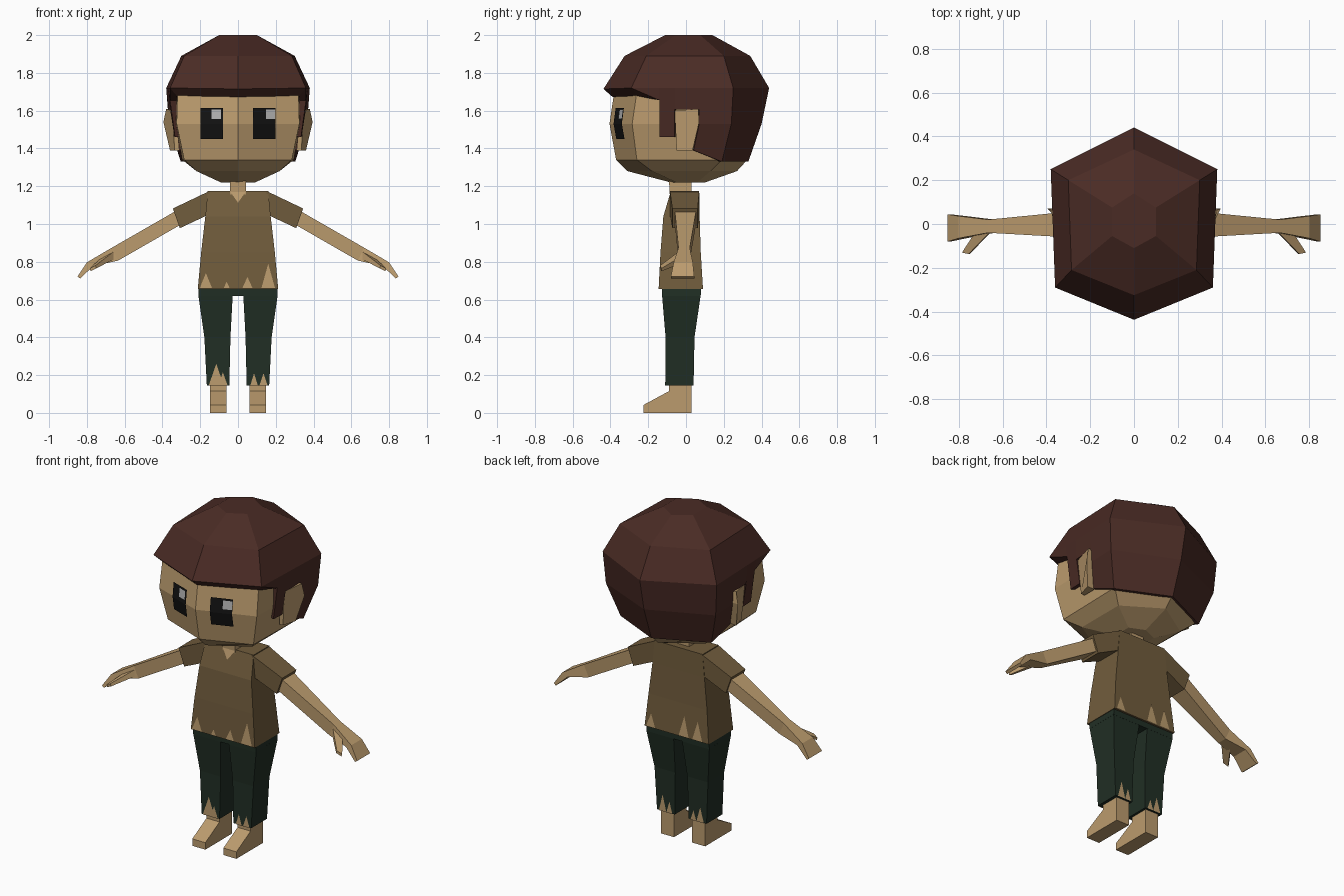
import bpy, bmesh


def material(name, rgb):
    m = bpy.data.materials.new(name)
    m.diffuse_color = (*rgb, 1)
    return m


SKIN = material("skin", (0.50, 0.33, 0.155))
HAIR = material("hair", (0.068, 0.024, 0.018))
SHIRT = material("shirt", (0.165, 0.108, 0.046))
PANTS = material("pants", (0.015, 0.028, 0.018))
BLACK = material("black", (0.006, 0.006, 0.006))
GLINT = material("glint", (0.45, 0.45, 0.45))


def finish(name, bm, mat, mirror=False):
    me = bpy.data.meshes.new(name)
    bm.to_mesh(me)
    bm.free()
    me.materials.append(mat)
    ob = bpy.data.objects.new(name, me)
    bpy.context.collection.objects.link(ob)
    if mirror:
        ob.modifiers.new("mirror", 'MIRROR')
    return ob


def loft(name, rings, mat, mirror=False, caps=(True, True)):
    """Join equal-sized closed rings with quads."""
    bm = bmesh.new()
    vs = [[bm.verts.new(p) for p in r] for r in rings]
    n = len(rings[0])
    for a, b in zip(vs, vs[1:]):
        for i in range(n):
            j = (i + 1) % n
            bm.faces.new((a[i], a[j], b[j], b[i]))
    if caps[0]:
        bm.faces.new(vs[0][::-1])
    if caps[1]:
        bm.faces.new(vs[-1])
    bmesh.ops.recalc_face_normals(bm, faces=bm.faces)
    return finish(name, bm, mat, mirror)


def patches(name, polys, mat):
    bm = bmesh.new()
    for p in polys:
        bm.faces.new([bm.verts.new(q) for q in p])
    return finish(name, bm, mat)


def box(x0, x1, y0, y1, z):
    return [(x0, y0, z), (x1, y0, z), (x1, y1, z), (x0, y1, z)]


def limb(top, bot, y0, y1):
    """Section of an arm from its top and bottom (x, z) points."""
    return [(top[0], y0, top[1]), (top[0], y1, top[1]), (bot[0], y1, bot[1]), (bot[0], y0, bot[1])]


def hexagon(z, front, sf, sb, back):
    return [(0, front, z), (sf[0], sf[1], z), (sb[0], sb[1], z),
            (0, back, z), (-sb[0], sb[1], z), (-sf[0], sf[1], z)]


# Head
loft("head", [
    hexagon(1.22, -0.08, (0.09, -0.05), (0.09, 0.06), 0.10),
    hexagon(1.28, -0.31, (0.22, -0.18), (0.22, 0.13), 0.27),
    hexagon(1.34, -0.37, (0.285, -0.26), (0.295, 0.19), 0.325),
    hexagon(1.53, -0.405, (0.325, -0.285), (0.335, 0.20), 0.35),
    hexagon(1.70, -0.38, (0.32, -0.26), (0.33, 0.20), 0.35)], SKIN)

# Eyes follow the bent face planes
def face_point(x, z, lift):
    slope = 0.13 if z > 1.53 else 0.18
    return (x, -0.405 + 0.37 * abs(x) + slope * abs(z - 1.53) - lift, z)


def eye_quad(x0, x1, z0, z1, lift):
    return [face_point(x, z, lift) for x, z in ((x0, z0), (x1, z0), (x1, z1), (x0, z1))]


for side, x0, g0 in (("left", -0.198, -0.14), ("right", 0.08, 0.148)):
    patches(side + "_eye", [eye_quad(x0, x0 + 0.118, 1.45, 1.53, 0.008),
                            eye_quad(x0, x0 + 0.118, 1.53, 1.615, 0.008)], BLACK)
    patches(side + "_eye_glint", [eye_quad(g0, g0 + 0.05, 1.555, 1.605, 0.012)], GLINT)

# Ears: thin slabs that flare out towards the back
loft("ears", [
    [(0.33, -0.06, 1.60), (0.36, 0.065, 1.61), (0.35, 0.07, 1.54), (0.31, 0.035, 1.39), (0.31, -0.05, 1.39)],
    [(0.35, -0.06, 1.60), (0.38, 0.065, 1.61), (0.395, 0.07, 1.54), (0.36, 0.035, 1.39), (0.335, -0.05, 1.39)]],
    SKIN, mirror=True)

# Hair: half shell with cut-out side panel, mirrored
SIDE = [(1.33, 0.295), (1.39, 0.32), (1.46, 0.338), (1.53, 0.356), (1.60, 0.36), (1.72, 0.37)]


def hair_side(y, z):
    x = SIDE[-1][1]
    for (z0, x0), (z1, x1) in zip(SIDE, SIDE[1:]):
        if z0 <= z <= z1:
            x = x0 + (x1 - x0) * (z - z0) / (z1 - z0)
    return (x + 0.037 * (y + 0.02), y, z)


bm = bmesh.new()


def hair_face(pts):
    bm.faces.new([bm.verts.new(p) for p in pts])


cap = [[(0, -0.11, 2.0), (0.10, -0.055, 2.0), (0.10, 0.075, 2.0), (0, 0.14, 2.0)],
       [(0, -0.325, 1.89), (0.285, -0.21, 1.89), (0.30, 0.20, 1.89), (0, 0.34, 1.89)],
       [(0, -0.437, 1.715), hair_side(-0.29, 1.72), hair_side(0.25, 1.72), (0, 0.44, 1.72)]]
hair_face(cap[0])
for a, b in zip(cap, cap[1:]):
    for i in range(3):
        hair_face([a[i], b[i], b[i + 1], a[i + 1]])
for panel in (
        [(-0.29, 1.72), (-0.14, 1.655), (-0.14, 1.72)],
        [(-0.14, 1.72), (-0.14, 1.655), (-0.14, 1.46), (-0.06, 1.46), (-0.06, 1.605), (-0.06, 1.72)],
        [(-0.06, 1.72), (-0.06, 1.605), (0.07, 1.605), (0.07, 1.72)],
        [(0.07, 1.72), (0.07, 1.605), (0.07, 1.53), (0.24, 1.53), (0.25, 1.72)],
        [(0.07, 1.53), (0.04, 1.39), (0.19, 1.33), (0.24, 1.53)]):
    hair_face([hair_side(y, z) for y, z in panel])
back = [((0.25, 1.72), 0.44), ((0.24, 1.53), 0.40), ((0.19, 1.33), 0.33)]
for (s0, b0), (s1, b1) in zip(back, back[1:]):
    hair_face([hair_side(*s0), hair_side(*s1), (0, b1, s1[1]), (0, b0, s0[1])])
bmesh.ops.remove_doubles(bm, verts=bm.verts, dist=0.001)
# Turn the free edges inward to give the brim and locks thickness
rim = []
for e in bm.edges:
    a, b = (v.co for v in e.verts)
    on_mirror = a.x < 0.001 and b.x < 0.001
    on_seam = min(a.z, b.z) > 1.7 and min(a.x, b.x) > 0.3
    if e.is_boundary and not on_mirror and not on_seam:
        rim.append(e)
new = bmesh.ops.extrude_edge_only(bm, edges=rim)["geom"]
for v in new:
    if isinstance(v, bmesh.types.BMVert):
        v.co.x *= 0.9
        v.co.y *= 0.89
        if v.co.z > 1.7:
            v.co.z -= 0.042
bmesh.ops.recalc_face_normals(bm, faces=bm.faces)
finish("hair", bm, HAIR, mirror=True)

# Neck and shirt
loft("neck", [box(-0.042, 0.042, -0.085, 0.03, 1.14), box(-0.042, 0.042, -0.09, 0.03, 1.23)], SKIN)
loft("shirt_body", [
    box(-0.213, 0.213, -0.145, 0.09, 0.655),
    box(-0.195, 0.195, -0.135, 0.078, 0.85),
    box(-0.173, 0.173, -0.12, 0.072, 1.04),
    box(-0.16, 0.16, -0.08, 0.07, 1.175)], SHIRT)
loft("sleeves", [
    limb((0.15, 1.175), (0.165, 1.045), -0.085, 0.07),
    limb((0.345, 1.082), (0.308, 0.978), -0.072, 0.062)], SHIRT, mirror=True)


# Torn hems and neckline: skin-coloured triangles just off the cloth
def tears(name, rows, z0, y0, slope, facing):
    polys = []
    for x, half, h in rows:
        tri = [(x - half, z0), (x + half, z0), (x, z0 + h)]
        pts = [(px, y0 - facing * slope * (pz - z0) + facing * 0.004, pz) for px, pz in tri]
        polys.append(pts if facing < 0 else pts[::-1])
    patches(name, polys, SKIN)


tears("shirt_tears_front", [(-0.17, 0.033, 0.08), (-0.06, 0.016, 0.035),
                            (0.05, 0.027, 0.06), (0.16, 0.036, 0.13)], 0.66, -0.145, 0.053, -1)
tears("shirt_tears_back", [(0.17, 0.03, 0.08), (-0.05, 0.033, 0.12),
                           (-0.14, 0.033, 0.11)], 0.66, 0.09, 0.053, 1)
patches("neckline", [[(-0.045, -0.085, 1.176), (0, -0.104, 1.113), (0.045, -0.085, 1.176)]], SKIN)

# Trousers
loft("trouser_legs", [
    box(0.046, 0.165, -0.11, 0.04, 0.145),
    box(0.04, 0.178, -0.108, 0.045, 0.40),
    box(0.028, 0.21, -0.127, 0.078, 0.625)], PANTS, mirror=True)
loft("trouser_hips", [box(-0.21, 0.21, -0.127, 0.078, 0.62),
                      box(-0.208, 0.208, -0.13, 0.08, 0.70)], PANTS)
tears("trouser_tears_front", [(-0.115, 0.04, 0.115), (-0.08, 0.025, 0.07),
                              (0.085, 0.02, 0.065), (0.135, 0.022, 0.065)], 0.145, -0.11, 0.008, -1)
tears("trouser_tears_back", [(0.08, 0.02, 0.07), (0.125, 0.025, 0.10),
                             (-0.08, 0.02, 0.06), (-0.125, 0.025, 0.09)], 0.145, 0.04, 0.0, 1)

# Arms and hands
loft("arms", [
    limb((0.31, 1.08), (0.28, 1.01), -0.06, 0.055),
    limb((0.667, 0.875), (0.635, 0.806), -0.04, 0.02),
    limb((0.80, 0.797), (0.765, 0.778), -0.065, 0.036),
    limb((0.85, 0.722), (0.836, 0.712), -0.08, 0.044)], SKIN, mirror=True)
loft("thumbs", [
    [(0.65, -0.03, 0.86), (0.72, -0.03, 0.825), (0.71, -0.03, 0.79), (0.645, -0.03, 0.82)],
    [(0.755, -0.137, 0.78), (0.785, -0.13, 0.765), (0.78, -0.13, 0.75), (0.75, -0.137, 0.765)]],
    SKIN, mirror=True)

# Feet: side profile swept across the width
profile = [(0.028, 0), (-0.225, 0), (-0.225, 0.042), (-0.09, 0.115), (-0.09, 0.18), (0.028, 0.18)]
loft("feet", [[(x, y, z) for y, z in profile] for x in (0.06, 0.147)], SKIN, mirror=True)
